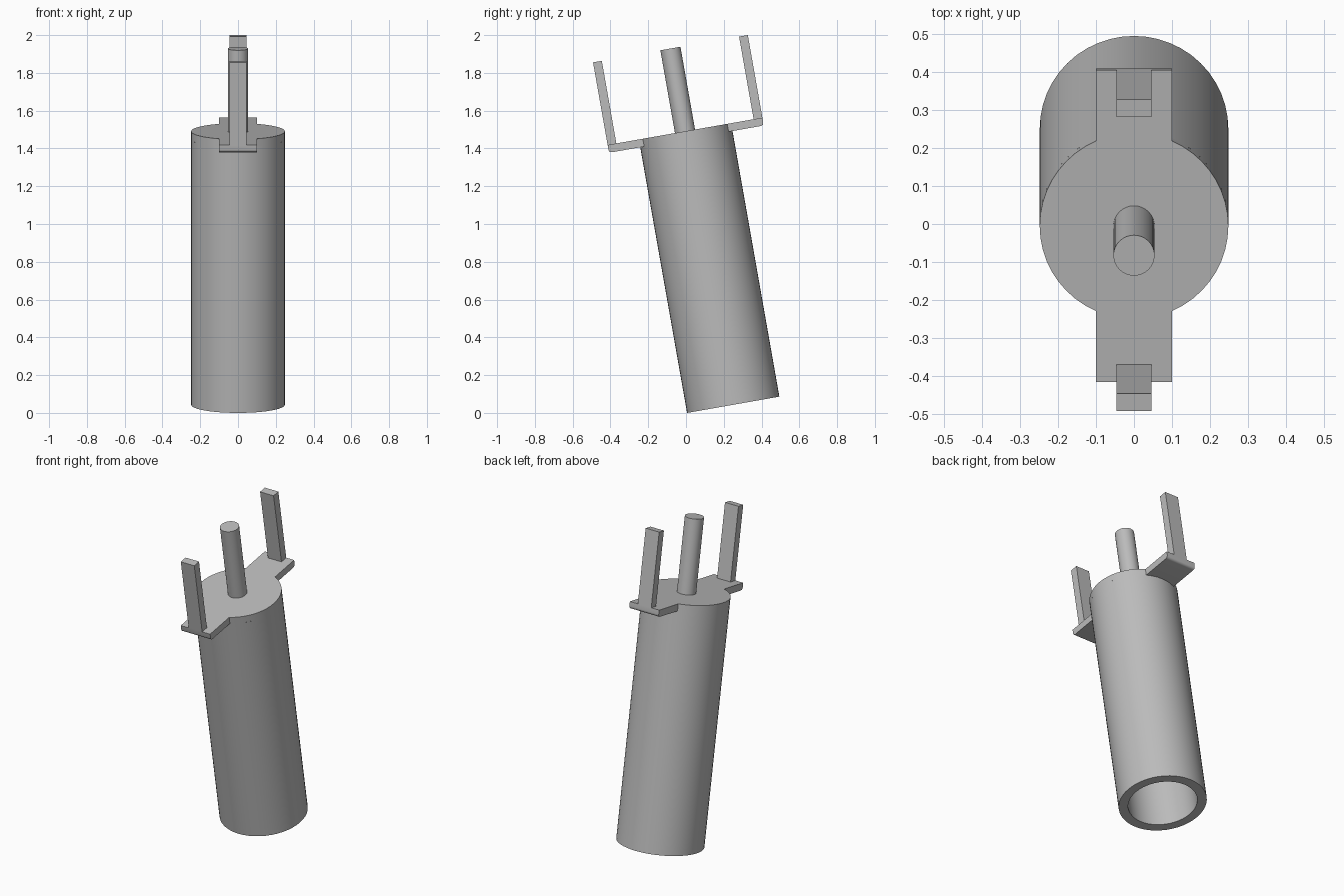
import bpy, bmesh
from math import sin, cos, asin, pi, radians
from mathutils import Matrix

if "Cube" in bpy.data.objects:
    bpy.data.objects.remove(bpy.data.objects["Cube"], do_unlink=True)

grey = bpy.data.materials.new("plain grey")
grey.use_nodes = True
grey.diffuse_color = (0.5, 0.5, 0.5, 1)
grey.node_tree.nodes["Principled BSDF"].inputs["Base Color"].default_value = (0.5, 0.5, 0.5, 1)

# Everything is built upright, then leaned towards the front
LEAN = Matrix.Translation((0, 0.25, 0.043)) @ Matrix.Rotation(radians(10), 4, "X")
RADIUS, BORE, TOP, THICK = 0.248, 0.195, 1.47, 0.042
WING, WING_HALF = 0.416, 0.1
SIDES = 48


def finish(name, bm):
    bmesh.ops.recalc_face_normals(bm, faces=bm.faces)
    mesh = bpy.data.meshes.new(name)
    bm.to_mesh(mesh)
    bm.free()
    obj = bpy.data.objects.new(name, mesh)
    bpy.context.collection.objects.link(obj)
    obj.matrix_world = LEAN
    mesh.materials.append(grey)
    bpy.ops.object.select_all(action="DESELECT")
    obj.select_set(True)
    bpy.context.view_layer.objects.active = obj
    bpy.ops.object.shade_smooth_by_angle(angle=radians(30))
    return obj


def extrude_up(bm, outline, z, height):
    face = bm.faces.new([bm.verts.new((x, y, z)) for x, y in outline])
    grown = bmesh.ops.extrude_face_region(bm, geom=[face])["geom"]
    verts = [v for v in grown if isinstance(v, bmesh.types.BMVert)]
    bmesh.ops.translate(bm, verts=verts, vec=(0, 0, height))


# Hollow body, open at the bottom and closed by the plate
bm = bmesh.new()
roof = TOP - THICK
profile = [(RADIUS, roof), (RADIUS, 0), (BORE, 0), (BORE, roof)]
points = [bm.verts.new((r, 0, z)) for r, z in profile]
edges = [bm.edges.new(pair) for pair in zip(points, points[1:])]
bmesh.ops.spin(bm, geom=points + edges, axis=(0, 0, 1), cent=(0, 0, 0),
               angle=2 * pi, steps=SIDES)
bmesh.ops.remove_doubles(bm, verts=bm.verts, dist=0.0001)
finish("body_tube", bm)

# Round top plate with a wing at the front and the back
start = asin(WING_HALF / RADIUS)
steps = 18
arc = []
for i in range(steps + 1):
    a = start + (pi - 2 * start) * i / steps
    arc.append((RADIUS * sin(a), RADIUS * cos(a)))
half = [(WING_HALF, WING)] + arc + [(WING_HALF, -WING)]
bm = bmesh.new()
extrude_up(bm, half + [(-x, -y) for x, y in half], roof, THICK)
lower_ends = [e for e in bm.edges
              if all(abs(v.co.y) > WING - 0.001 and v.co.z < roof + 0.001 for v in e.verts)]
bmesh.ops.bevel(bm, geom=lower_ends, offset=0.016, segments=4, profile=0.5, affect="EDGES")
finish("top_plate", bm)

# Upright prongs at the wing ends
for name, side in (("front_prong", -1), ("back_prong", 1)):
    inner, outer = side * (WING - 0.047), side * WING
    bm = bmesh.new()
    extrude_up(bm, [(-0.046, inner), (0.046, inner), (0.046, outer), (-0.046, outer)], TOP, 0.444)
    finish(name, bm)

# Centre shaft
bm = bmesh.new()
ring = [(0.054 * cos(2 * pi * i / 32), 0.054 * sin(2 * pi * i / 32)) for i in range(32)]
extrude_up(bm, ring, TOP, 0.445)
finish("centre_shaft", bm)
